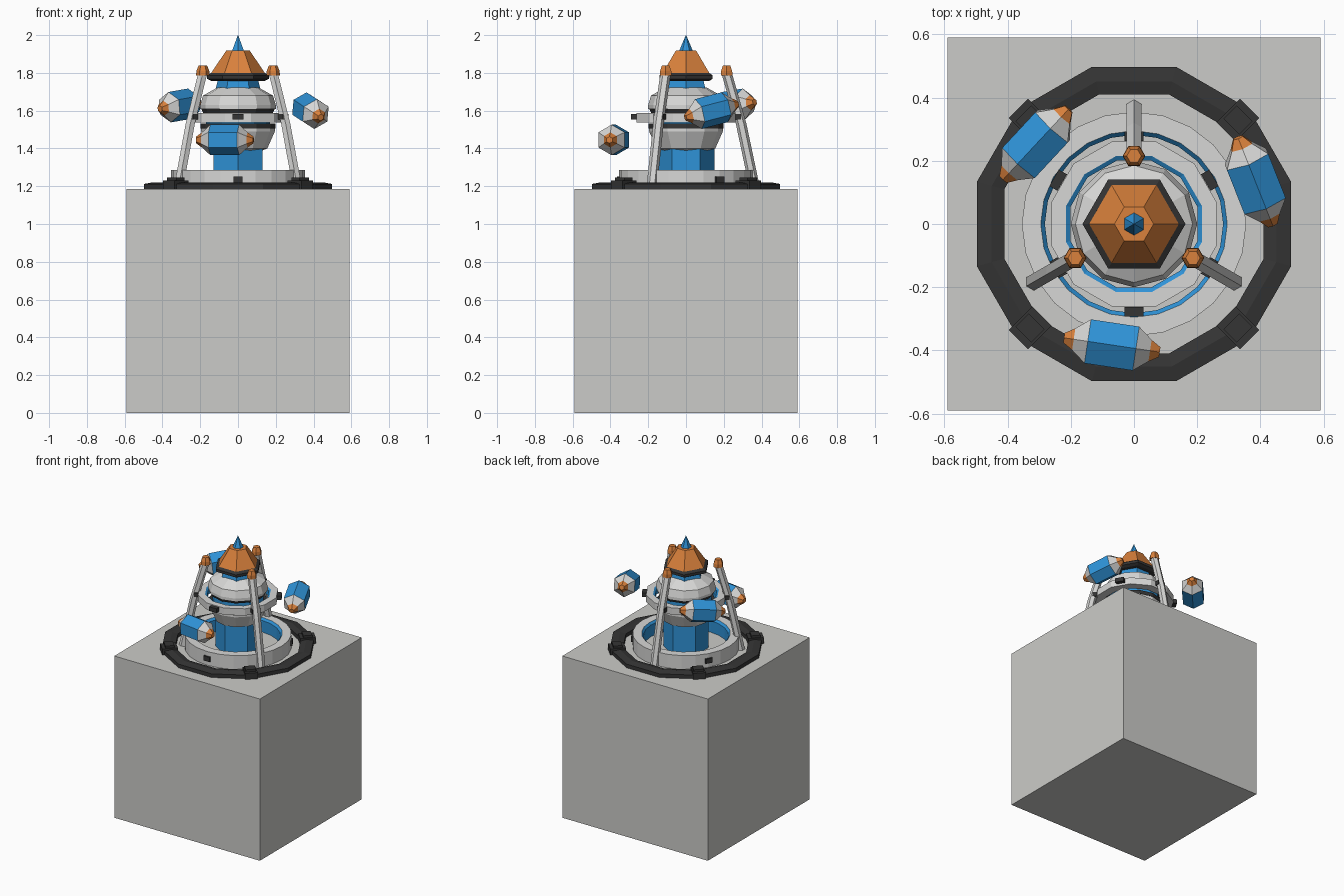
import bpy, bmesh, math
from mathutils import Vector, Matrix

if "Cube" in bpy.data.objects:
    bpy.data.objects.remove(bpy.data.objects["Cube"])


def colour(name, rgb):
    m = bpy.data.materials.new(name)
    m.diffuse_color = (*rgb, 1)
    m.use_nodes = True
    m.node_tree.nodes["Principled BSDF"].inputs["Base Color"].default_value = m.diffuse_color
    return m


STONE = colour("stone_grey", (0.60, 0.60, 0.58))
WHITE = colour("off_white", (0.68, 0.68, 0.67))
BLUE = colour("bright_blue", (0.028, 0.29, 0.68))
ORANGE = colour("orange", (0.70, 0.22, 0.045))
DARK = colour("charcoal", (0.035, 0.035, 0.035))


def finish(name, bm, mats, matrix=Matrix()):
    bmesh.ops.recalc_face_normals(bm, faces=bm.faces)
    me = bpy.data.meshes.new(name)
    bm.to_mesh(me)
    bm.free()
    for m in mats:
        me.materials.append(m)
    ob = bpy.data.objects.new(name, me)
    ob.matrix_world = matrix
    bpy.context.collection.objects.link(ob)
    return ob


def lathe(name, profile, sides, mats, bands=None, turn=0.0, closed=False, matrix=Matrix()):
    """Turn (radius, height) points about z; bands gives a material slot per segment."""
    bm = bmesh.new()
    rings = [[bm.verts.new((r * math.cos(turn + math.tau * i / sides),
                            r * math.sin(turn + math.tau * i / sides), z))
              for i in range(sides)] for r, z in profile]
    pairs = list(zip(rings, rings[1:]))
    if closed:
        pairs.append((rings[-1], rings[0]))
    for k, (a, b) in enumerate(pairs):
        for i in range(sides):
            j = (i + 1) % sides
            f = bm.faces.new((a[i], a[j], b[j], b[i]))
            f.material_index = bands[k] if bands else 0
    if not closed:
        bm.faces.new(rings[0][::-1]).material_index = bands[0] if bands else 0
        bm.faces.new(rings[-1]).material_index = bands[-1] if bands else 0
    return finish(name, bm, mats, matrix)


def box(name, size, loc, angle, mat):
    bm = bmesh.new()
    bmesh.ops.create_cube(bm, size=1)
    bmesh.ops.scale(bm, vec=size, verts=bm.verts)
    return finish(name, bm, [mat], Matrix.Translation(loc) @ Matrix.Rotation(angle, 4, 'Z'))


def polar(r, deg, z):
    a = math.radians(deg)
    return Vector((r * math.cos(a), r * math.sin(a), z))


H = math.radians(30)

# Plinth
box("plinth", (1.18, 1.18, 1.185), (0, 0, 0.5925), 0, STONE)

# Dark twelve-sided floor ring with four clamps
k = 1 / math.cos(math.pi / 12)
lathe("floor_ring", [(0.497 * k, 1.185), (0.497 * k, 1.212), (0.45 * k, 1.221),
                     (0.41 * k, 1.212), (0.41 * k, 1.185)], 12, [DARK],
      turn=math.pi / 12, closed=True)
for deg in (45, 135, 225, 315):
    a = math.radians(deg)
    box("ring_clamp", (0.105, 0.085, 0.045), polar(0.465, deg, 1.2075), a, DARK)
    box("clamp_cap", (0.06, 0.07, 0.02), polar(0.465, deg, 1.236), a, DARK)

# White base ring with blue inner wall
lathe("base_ring", [(0.355, 1.185), (0.355, 1.285), (0.295, 1.285), (0.282, 1.27), (0.282, 1.185)],
      24, [WHITE, BLUE], [0, 0, 1, 1, 0], closed=True)
for deg in (30, 150, 270):
    box("base_lug", (0.025, 0.05, 0.035), polar(0.352, deg, 1.235), math.radians(deg), DARK)

# Floating middle ring
lathe("middle_ring", [(0.27, 1.537), (0.27, 1.587), (0.222, 1.587), (0.208, 1.578), (0.208, 1.537)],
      12, [WHITE, BLUE], [0, 0, 1, 1, 0], turn=math.pi / 12, closed=True)
for n in range(6):
    deg = 30 + 60 * n
    box("ring_lug", (0.03, 0.06, 0.03), polar(0.277, deg, 1.567), math.radians(deg), DARK)

# Blue hexagonal column and the turned body
lathe("column", [(0.15, 1.185), (0.15, 1.45)], 6, [BLUE], turn=H)
lathe("lower_bowl", [(0.12, 1.385), (0.155, 1.40), (0.195, 1.49), (0.195, 1.508)], 12, [WHITE])
lathe("lower_band", [(0.198, 1.505), (0.198, 1.532)], 12, [DARK])
lathe("core", [(0.17, 1.53), (0.17, 1.595)], 12, [BLUE])
lathe("upper_band", [(0.185, 1.588), (0.195, 1.612)], 12, [DARK])
lathe("upper_body", [(0.20, 1.61), (0.20, 1.63), (0.185, 1.68), (0.11, 1.722)], 12, [WHITE])
lathe("neck", [(0.118, 1.715), (0.105, 1.77)], 6, [BLUE])

# Hexagonal roof and spike
lathe("roof_collar", [(0.14, 1.757), (0.163, 1.768), (0.163, 1.787), (0.142, 1.80)], 6, [DARK])
lathe("roof", [(0.144, 1.797), (0.062, 1.918)], 6, [ORANGE])
lathe("spike", [(0.036, 1.917), (0.001, 2.0)], 6, [BLUE], turn=H)

# Three bent struts with orange caps
for deg in (90, 210, 330):
    path = [(0.365, 1.185), (0.292, 1.53), (0.215, 1.80)]
    bm = bmesh.new()
    rings = []
    for r, z in path:
        rings.append([bm.verts.new((r + 0.028 * math.cos(i * H * 2), 0.028 * math.sin(i * H * 2), z))
                      for i in range(6)])
    for a, b in zip(rings, rings[1:]):
        for i in range(6):
            bm.faces.new((a[i], a[(i + 1) % 6], b[(i + 1) % 6], b[i]))
    bm.faces.new(rings[0])
    bm.faces.new(rings[-1])
    finish("strut", bm, [WHITE], Matrix.Rotation(math.radians(deg), 4, 'Z'))
    lathe("strut_cap", [(0.036, 1.785), (0.034, 1.81), (0.023, 1.838)], 6, [ORANGE],
          turn=math.radians(deg) + H, matrix=Matrix.Translation(polar(0.215, deg, 0)))

# Three floating capsules, given by their two tips
for a, b in (((-0.22, -0.36, 1.445), (0.08, -0.405, 1.445)),
             ((-0.41, 0.145, 1.61), (-0.21, 0.36, 1.645)),
             ((0.33, 0.27, 1.635), (0.437, 0.0, 1.565))):
    a, b = Vector(a), Vector(b)
    half = [(0.018, 0.153), (0.04, 0.122), (0.081, 0.077)]
    prof = [(r, -z) for r, z in half] + half[::-1]
    rot = (b - a).to_track_quat('Z', 'Y').to_matrix().to_4x4()
    lathe("capsule", prof, 6, [BLUE, WHITE, ORANGE], [2, 1, 0, 1, 2], turn=H,
          matrix=Matrix.Translation((a + b) / 2) @ rot)
